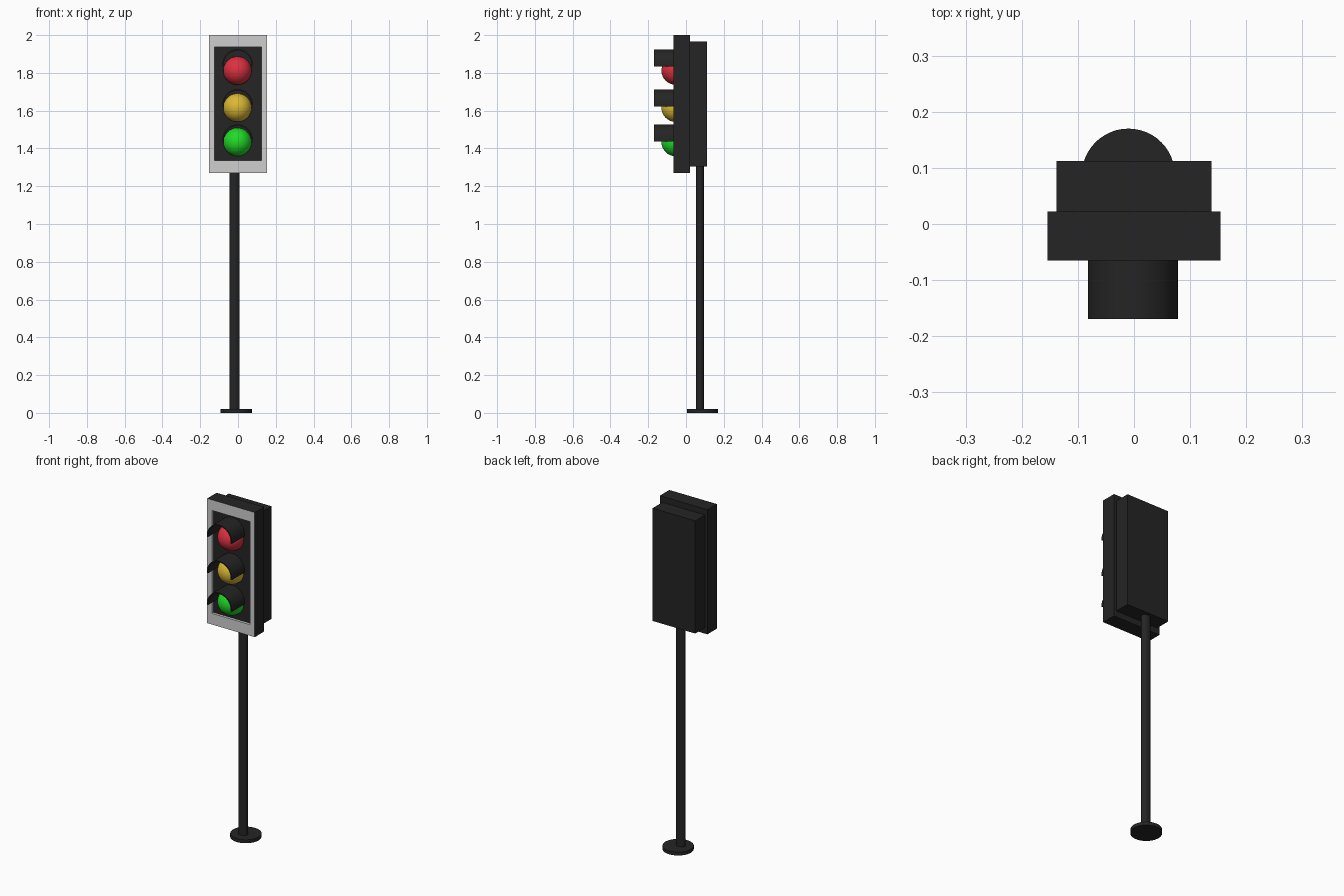
import bpy, bmesh, math

if "Cube" in bpy.data.objects:
    bpy.data.objects.remove(bpy.data.objects["Cube"])


def material(name, rgb):
    m = bpy.data.materials.new(name)
    m.diffuse_color = (*rgb, 1)
    m.use_nodes = True
    m.node_tree.nodes["Principled BSDF"].inputs["Base Color"].default_value = m.diffuse_color
    return m


BLACK = material("matte_black", (0.018, 0.018, 0.018))
WHITE = material("frame_white", (0.62, 0.62, 0.62))
RED = material("lamp_red", (0.72, 0.03, 0.05))
YELLOW = material("lamp_yellow", (0.70, 0.48, 0.035))
GREEN = material("lamp_green", (0.015, 0.70, 0.02))


def finish(name, bm, mats, smooth=False):
    bmesh.ops.recalc_face_normals(bm, faces=bm.faces[:])
    me = bpy.data.meshes.new(name)
    bm.to_mesh(me)
    bm.free()
    for m in mats:
        me.materials.append(m)
    ob = bpy.data.objects.new(name, me)
    bpy.context.collection.objects.link(ob)
    if smooth:
        bpy.ops.object.select_all(action='DESELECT')
        ob.select_set(True)
        bpy.context.view_layer.objects.active = ob
        bpy.ops.object.shade_smooth_by_angle(angle=math.radians(35))
    return ob


def box_bm(x, y0, y1, z0, z1):
    bm = bmesh.new()
    bmesh.ops.create_cube(bm, size=1)
    bmesh.ops.scale(bm, vec=(2 * x, y1 - y0, z1 - z0), verts=bm.verts)
    bmesh.ops.translate(bm, vec=(0, (y0 + y1) / 2, (z0 + z1) / 2), verts=bm.verts)
    return bm


def post(name, x, y, rx, ry, z0, z1):
    bm = bmesh.new()
    bmesh.ops.create_cone(bm, cap_ends=True, segments=48, radius1=1, radius2=1, depth=1)
    bmesh.ops.scale(bm, vec=(rx, ry, z1 - z0), verts=bm.verts)
    bmesh.ops.translate(bm, vec=(x, y, (z0 + z1) / 2), verts=bm.verts)
    finish(name, bm, [BLACK], True)


# Base disc and pole
post("base_disc", -0.01, 0.087, 0.083, 0.083, 0, 0.02)
post("pole", -0.019, 0.074, 0.027, 0.021, 0.01, 1.33)

# Rear housing
finish("rear_housing", box_bm(0.138, 0.02, 0.112, 1.305, 1.965), [BLACK])

# Front housing: white rim around a recessed dark panel
FRONT, DEPTH = -0.065, 0.015
bm = box_bm(0.154, FRONT, 0.022, 1.27, 2.0)
bm.faces.ensure_lookup_table()
panel = min(bm.faces, key=lambda f: f.calc_center_median().y)
rim = bmesh.ops.inset_region(bm, faces=[panel], thickness=0.03)["faces"]
for v in panel.verts:
    v.co.x = math.copysign(0.124, v.co.x)
    v.co.z = 1.335 if v.co.z < 1.6 else 1.938
walls = bmesh.ops.inset_region(bm, faces=[panel], thickness=0.0)["faces"]
for v in panel.verts:
    v.co.y += DEPTH
for f in rim + walls:
    f.material_index = 1
finish("front_housing", bm, [BLACK, WHITE])


def lamp(name, z, mat):
    bm = bmesh.new()
    bmesh.ops.create_uvsphere(bm, u_segments=40, v_segments=24, radius=0.075)
    bmesh.ops.translate(bm, vec=(-0.003, -0.055, z), verts=bm.verts)
    finish(name, bm, [mat], True)


def visor(name, top):
    # Half-tube hood with short straight legs
    outer, inner, leg, n = 0.08, 0.073, 0.01, 28
    cz = top - outer

    def outline(r):
        arc = [(r * math.cos(math.pi * i / n), r * math.sin(math.pi * i / n)) for i in range(n + 1)]
        return [(r, -leg)] + arc + [(-r, -leg)]

    loop = outline(outer) + outline(inner)[::-1]
    bm = bmesh.new()
    rings = [[bm.verts.new((x - 0.002, y, cz + z)) for x, z in loop] for y in (-0.169, FRONT + DEPTH)]
    count = len(loop)
    half = count // 2
    for i in range(count):
        j = (i + 1) % count
        bm.faces.new((rings[0][i], rings[0][j], rings[1][j], rings[1][i]))
    for ring in rings:
        for i in range(half - 1):
            bm.faces.new((ring[i], ring[i + 1], ring[count - 2 - i], ring[count - 1 - i]))
    finish(name, bm, [BLACK], True)


# Three lamps, each under its hood
for label, z, top, mat in (("red", 1.812, 1.925, RED),
                           ("yellow", 1.616, 1.713, YELLOW),
                           ("green", 1.434, 1.527, GREEN)):
    lamp(label + "_lamp", z, mat)
    visor(label + "_visor", top)
